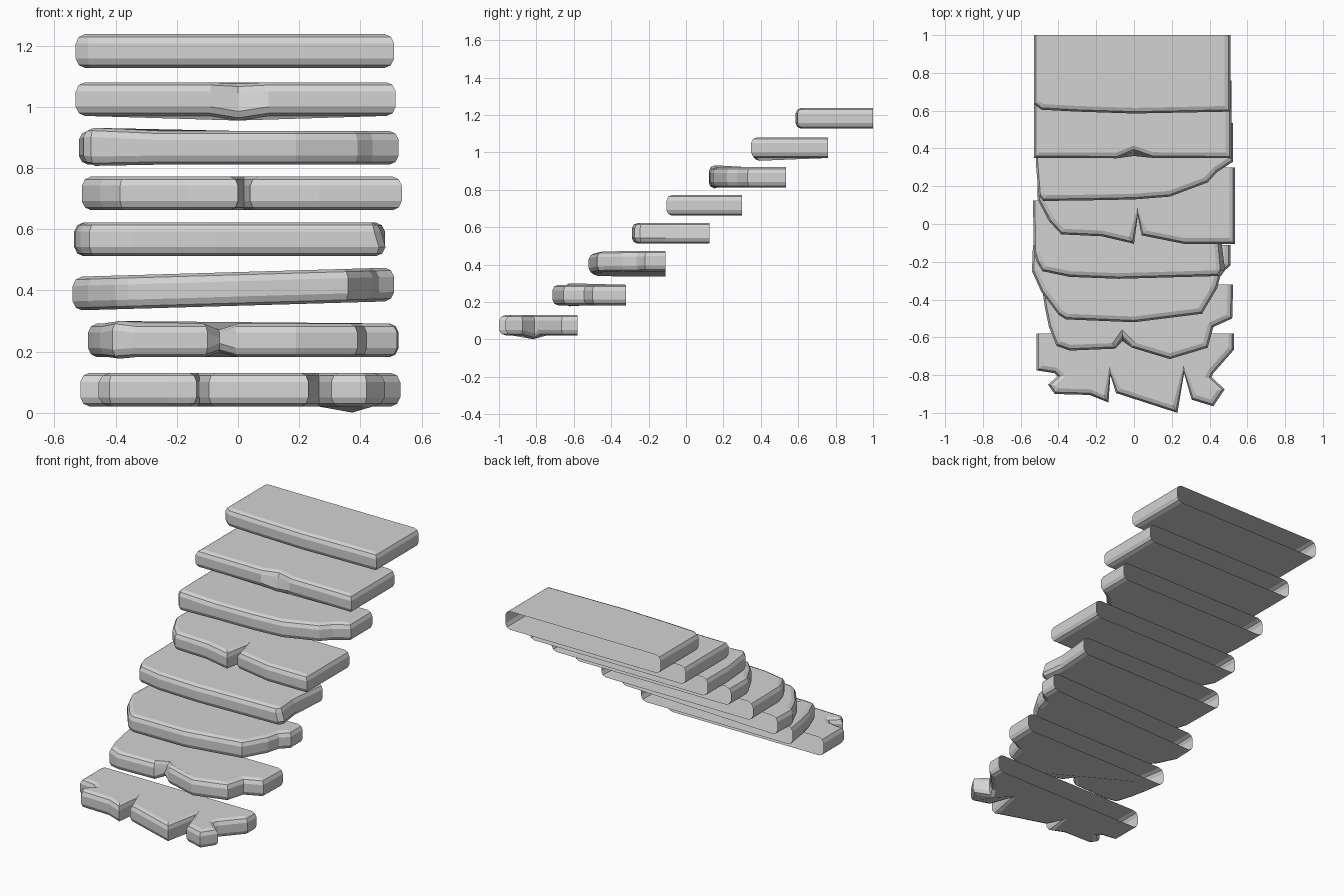
import bpy
from mathutils import Vector

stone = bpy.data.materials.new("grey stone")
stone.diffuse_color = (0.65, 0.65, 0.65, 1)

H = 0.11  # slab thickness
# rounded edge profile: (height, inset from the outline)
PROFILE = [(0, 0.03), (0.009, 0.01), (0.03, 0), (0.08, 0), (0.101, 0.01), (H, 0.03)]


def inset(pts, d):
    """Shrink an open outline; both ends stay on the back line."""
    if d == 0:
        return [Vector(p) for p in pts]
    out = []
    for i, p in enumerate(pts):
        p = Vector(p)
        if i == 0:
            out.append(p + Vector((d, 0)))
        elif i == len(pts) - 1:
            out.append(p - Vector((d, 0)))
        else:
            a = (p - Vector(pts[i - 1])).normalized()
            b = (Vector(pts[i + 1]) - p).normalized()
            n1, n2 = Vector((-a.y, a.x)), Vector((-b.y, b.x))
            m = (n1 + n2) / max(0.2, 1 + n1.dot(n2)) * d
            if m.length > 1.5 * d:
                m = m.normalized() * 1.5 * d
            out.append(p + m)
    return out


def slab(name, z, pts, tilt=0.0, dents=None):
    """Stone slab, open at the back. dents: point index -> (dx, dy, dz top, dz bottom)."""
    dents = dents or {}
    n = len(pts)
    verts, faces = [], []
    for k, (h, d) in enumerate(PROFILE):
        for i, p in enumerate(inset(pts, d)):
            dx, dy, zt, zb = dents.get(i, (0, 0, 0, 0))
            top = k >= 3
            verts.append((p.x + dx * top, p.y + dy * top,
                          z + h + tilt * p.x + (zt if top else zb)))
    for k in range(len(PROFILE) - 1):
        for i in range(n - 1):
            a, b = k * n + i, (k + 1) * n + i
            faces.append((a, a + 1, b + 1, b))
    faces.append(tuple(reversed(range(n))))
    last = (len(PROFILE) - 1) * n
    faces.append(tuple(range(last, last + n)))
    me = bpy.data.meshes.new(name)
    me.from_pydata(verts, [], faces)
    me.materials.append(stone)
    ob = bpy.data.objects.new(name, me)
    bpy.context.collection.objects.link(ob)


# bottom step, badly cracked with a broken right corner
slab("step_1", 0.021, [
    (-0.515, -0.58), (-0.515, -0.775), (-0.42, -0.79), (-0.405, -0.805),
    (-0.455, -0.85), (-0.42, -0.90), (-0.235, -0.905), (-0.135, -0.945),
    (-0.125, -0.80), (-0.095, -0.895), (0.23, -1.0), (0.265, -0.79),
    (0.305, -0.93), (0.42, -0.965), (0.48, -0.875), (0.41, -0.81),
    (0.42, -0.79), (0.53, -0.665), (0.53, -0.58)],
    dents={15: (0, 0, 0, -0.02)})

# second step, chipped in the middle
slab("step_2", 0.182, [
    (-0.49, -0.32), (-0.47, -0.45), (-0.45, -0.545), (-0.41, -0.645),
    (-0.34, -0.67), (-0.10, -0.66), (-0.06, -0.62), (-0.01, -0.655),
    (0.19, -0.715), (0.39, -0.655), (0.42, -0.545), (0.52, -0.50),
    (0.525, -0.32)],
    dents={3: (0, 0, 0.008, -0.005), 6: (0, 0.02, -0.02, 0.015)})

# third step, slightly tilted
slab("step_3", 0.35, [
    (-0.535, -0.11), (-0.54, -0.25), (-0.49, -0.36), (-0.40, -0.48),
    (-0.36, -0.505), (0.0, -0.52), (0.36, -0.475), (0.44, -0.34),
    (0.46, -0.265), (0.51, -0.22), (0.51, -0.11)], tilt=0.029)

# fourth step, worn right end
slab("step_4", 0.512, [
    (-0.535, 0.125), (-0.53, -0.15), (-0.515, -0.20), (-0.485, -0.25),
    (-0.34, -0.28), (-0.08, -0.29), (0.46, -0.275), (0.482, -0.245),
    (0.465, -0.11), (0.48, 0.125)],
    dents={6: (-0.015, 0, 0, 0), 7: (-0.015, 0, 0, 0), 8: (-0.01, 0, 0, 0)})

# fifth step, cracked in the middle
slab("step_5", 0.662, [
    (-0.51, 0.30), (-0.51, 0.13), (-0.45, 0.015), (-0.385, -0.055),
    (-0.17, -0.065), (0.0, -0.105), (0.02, 0.045), (0.04, -0.06),
    (0.265, -0.105), (0.535, -0.105), (0.535, 0.30)])

# sixth step, right corner broken away
slab("step_6", 0.811, [
    (-0.52, 0.535), (-0.52, 0.33), (-0.505, 0.15), (-0.48, 0.122),
    (-0.25, 0.125), (0.0, 0.13), (0.19, 0.145), (0.39, 0.22),
    (0.44, 0.275), (0.525, 0.33), (0.525, 0.535)],
    dents={2: (0, 0, 0.008, 0), 3: (0, 0, 0.01, -0.004)})

# seventh step, chipped front edge
slab("step_7", 0.97, [
    (-0.53, 0.76), (-0.53, 0.35), (-0.09, 0.348), (0.0, 0.36),
    (0.10, 0.35), (0.515, 0.348), (0.515, 0.76)],
    dents={3: (0, 0.025, -0.005, -0.015)})

# top step, worn left corner
slab("step_8", 1.127, [
    (-0.53, 1.0), (-0.53, 0.70), (-0.53, 0.635), (-0.49, 0.605),
    (-0.30, 0.595), (0.0, 0.585), (0.51, 0.595), (0.51, 1.0)])
